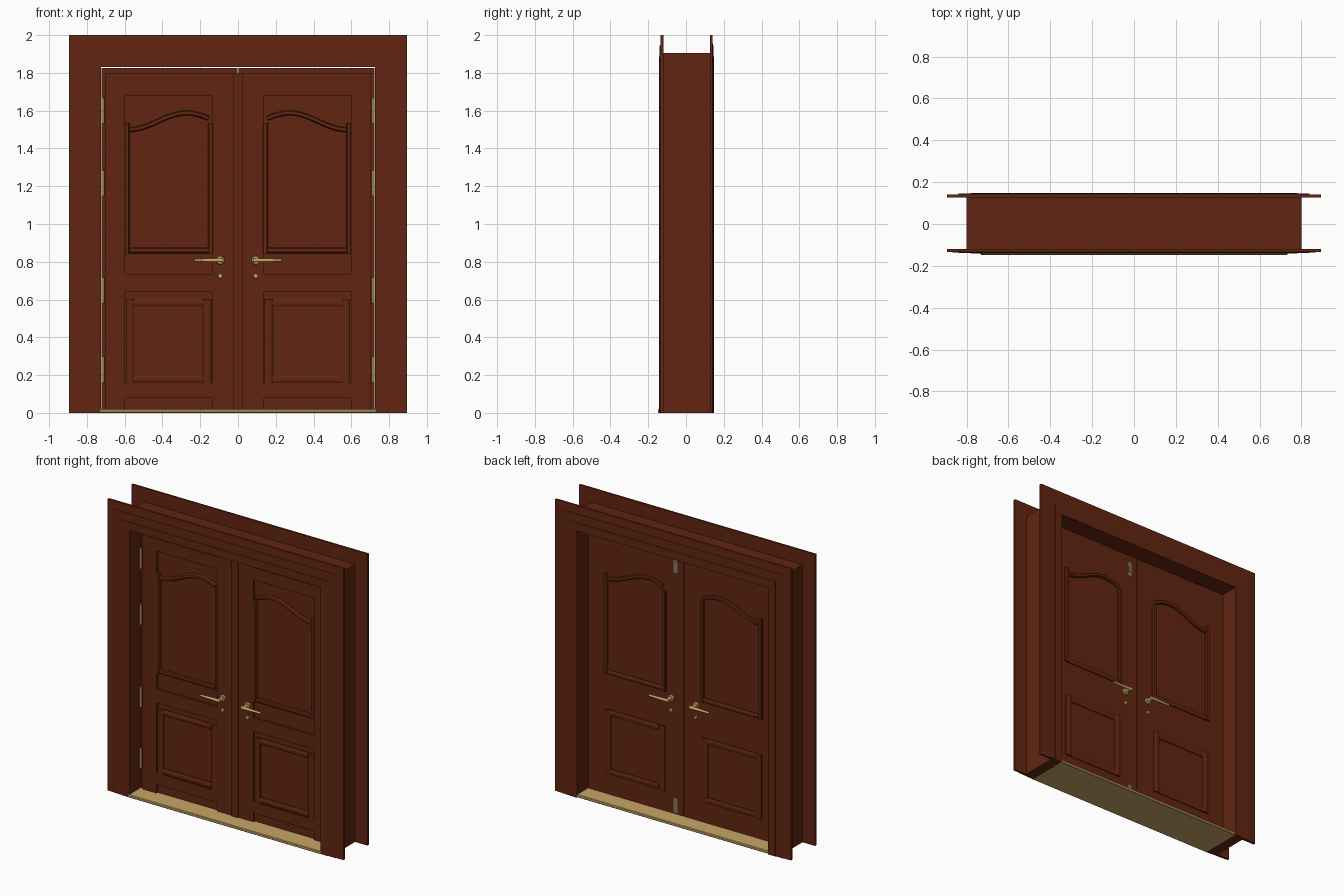
import bpy, bmesh, math
from mathutils import Vector, Matrix

if "Cube" in bpy.data.objects:
    bpy.data.objects.remove(bpy.data.objects["Cube"])


def material(name, rgb):
    m = bpy.data.materials.new(name)
    m.diffuse_color = (*rgb, 1)
    m.use_nodes = True
    m.node_tree.nodes["Principled BSDF"].inputs["Base Color"].default_value = m.diffuse_color
    return m


WOOD = material("mahogany", (0.120, 0.0185, 0.0055))
BRASS = material("brass", (0.58, 0.38, 0.13))
STEEL = material("aged_steel", (0.22, 0.21, 0.13))


def finish(name, bm, mat, smooth=False):
    bmesh.ops.recalc_face_normals(bm, faces=bm.faces)
    me = bpy.data.meshes.new(name)
    bm.to_mesh(me)
    bm.free()
    me.materials.append(mat)
    ob = bpy.data.objects.new(name, me)
    bpy.context.collection.objects.link(ob)
    if smooth:
        bpy.context.view_layer.objects.active = ob
        ob.select_set(True)
        bpy.ops.object.shade_smooth_by_angle(angle=math.radians(35))
        ob.select_set(False)
    return ob


def add_box(bm, x0, x1, y0, y1, z0, z1):
    m = Matrix.Translation(((x0 + x1) / 2, (y0 + y1) / 2, (z0 + z1) / 2))
    bmesh.ops.create_cube(bm, size=1, matrix=m @ Matrix.Diagonal((abs(x1 - x0), abs(y1 - y0), abs(z1 - z0), 1)))


def boxes(name, mat, items):
    bm = bmesh.new()
    for b in items:
        add_box(bm, *b)
    return finish(name, bm, mat)


def loft(bm, rings):
    """Skin closed rings of points and cap both ends."""
    vs = [[bm.verts.new(p) for p in r] for r in rings]
    n = len(vs[0])
    for a, b in zip(vs, vs[1:]):
        for i in range(n):
            bm.faces.new((a[i], a[(i + 1) % n], b[(i + 1) % n], b[i]))
    bm.faces.new(vs[0])
    bm.faces.new(vs[-1])


def cylinder(bm, p, q, r0, r1, seg=20):
    d = Vector(q) - Vector(p)
    m = Matrix.Translation((Vector(p) + Vector(q)) / 2) @ d.to_track_quat('Z', 'Y').to_matrix().to_4x4()
    bmesh.ops.create_cone(bm, cap_ends=True, segments=seg, radius1=r0, radius2=r1, depth=d.length, matrix=m)


# Frame members: a profile (distance from opening, y) mitred round the opening
OX, OZ = 0.725, 1.83


def surround(name, profile):
    bm = bmesh.new()
    loft(bm, [[(sx * (OX + o), y, (OZ + o) if top else 0) for o, y in profile]
              for sx, top in ((-1, 0), (-1, 1), (1, 1), (1, 0))])
    return finish(name, bm, WOOD)


surround("door_lining", [(0, -0.125), (0.075, -0.125), (0.075, 0.132), (0, 0.132)])
for name, back, d in (("front_architrave", -0.12, -1), ("back_architrave", 0.126, 1)):
    surround(name, [(0, back), (0.17, back), (0.17, back + d * 0.014), (0.115, back + d * 0.016),
                    (0.115, back + d * 0.019), (0.056, back + d * 0.019),
                    (0.056, back + d * 0.022), (0, back + d * 0.022)])

# Threshold plate
sill = boxes("threshold", BRASS, [(-0.735, 0.735, -0.148, 0.145, 0, 0.02)])
bev = sill.modifiers.new("edge", 'BEVEL')
bev.width = 0.004

FACE, PANEL, REAR = -0.03, -0.016, 0.026


def moulding(bm, s, path, w, y, h):
    """Rounded strip along an (x, z) path, standing h out from plane y."""
    pts = [Vector((s * x, 0, z)) for x, z in path]
    rings = []
    for i, p in enumerate(pts):
        t = (pts[min(i + 1, len(pts) - 1)] - pts[max(i - 1, 0)]).normalized()
        n = Vector((-t.z, 0, t.x))
        rings.append([p + n * w * u + Vector((0, y + h * v, 0))
                      for u, v in ((-.5, 0), (-.5, .5), (-.3, .9), (0, 1), (.3, .9), (.5, .5), (.5, 0))])
    loft(bm, rings)


def arch_path():
    # Eyebrow curve rising from the hinge side to a crest near the meeting side
    out = []
    for i in range(21):
        t = i / 20
        x = 0.575 - 0.42 * t
        z = 1.588 - 0.088 * (0.5 + 0.5 * math.cos(math.pi * t / 0.72))
        out.append((x, z))
    return out


def half(s, side):
    # Door leaf: flat core behind stiles and rails
    a, b = 0.598, 0.138
    boxes(side + "_leaf_core", WOOD, [(s * 0.0015, s * 0.7235, PANEL, REAR, 0.02, 1.827)])
    boxes(side + "_leaf_stiles", WOOD, [(s * a, s * 0.704, FACE, PANEL, 0.02, 1.80),
                                        (s * 0.003, s * b, FACE, PANEL, 0.02, 1.80)])
    boxes(side + "_leaf_rails", WOOD, [(s * b, s * a, FACE, PANEL, z0, z1)
                                       for z0, z1 in ((0.08, 0.158), (0.64, 0.735), (1.68, 1.765))])
    boxes(side + "_top_edge", WOOD, [(s * b, s * a, FACE + 0.002, PANEL, 1.765, 1.80)])
    # Panel mouldings on both faces
    for face, y, h in (("front", PANEL, -0.020), ("back", REAR, 0.016)):
        bm = bmesh.new()
        for x in (0.588, 0.144):
            moulding(bm, s, [(x, 0.845), (x, 1.535)], 0.028, y, h)
        moulding(bm, s, [(0.575, 0.86), (0.157, 0.86)], 0.03, y, h * 0.8)
        moulding(bm, s, arch_path(), 0.026, y, h)
        finish(f"{side}_{face}_upper_moulding", bm, WOOD, True)
        bm = bmesh.new()
        for x in (0.572, 0.163):
            moulding(bm, s, [(x, 0.158), (x, 0.602)], 0.044, y, h * 0.85)
        for z in (0.178, 0.582):
            moulding(bm, s, [(0.552, z), (0.183, z)], 0.04, y, h * 0.7)
        finish(f"{side}_{face}_lower_moulding", bm, WOOD, True)
    # Lever handles and keyholes on both faces
    for face, y, d in (("front", FACE, -1), ("back", REAR, 1)):
        bm = bmesh.new()
        x, z = s * 0.094, 0.808
        cylinder(bm, (x, y, z), (x, y + d * 0.010, z), 0.023, 0.020)
        cylinder(bm, (x, y, z), (x, y + d * 0.052, z), 0.011, 0.011)
        cylinder(bm, (s * 0.080, y + d * 0.048, z), (s * 0.230, y + d * 0.048, z), 0.011, 0.007)
        finish(f"{side}_{face}_lever", bm, BRASS, True)
        bm = bmesh.new()
        cylinder(bm, (x, y, 0.725), (x, y + d * 0.008, 0.725), 0.013, 0.011)
        finish(f"{side}_{face}_keyhole", bm, BRASS, True)
    # Hinges
    bm = bmesh.new()
    for z in (0.23, 0.65, 1.215, 1.60):
        cylinder(bm, (s * 0.715, FACE - 0.002, z - 0.068), (s * 0.715, FACE - 0.002, z + 0.068), 0.007, 0.007, 12)
    finish(side + "_hinges", bm, BRASS, True)


half(-1, "left")
half(1, "right")

# Cover strip over the meeting stiles
boxes("meeting_strip", WOOD, [(-0.025, 0.025, -0.038, -0.028, 0.02, 1.80)])

# Flush bolts on the back of one leaf
boxes("flush_bolts", STEEL, [(0.045, 0.075, 0.02, REAR + 0.002, z, z + 0.10) for z in (0.03, 1.675)]
      + [(0.055, 0.065, 0.02, REAR + 0.006, z, z + 0.04) for z in (0.06, 1.705)])
